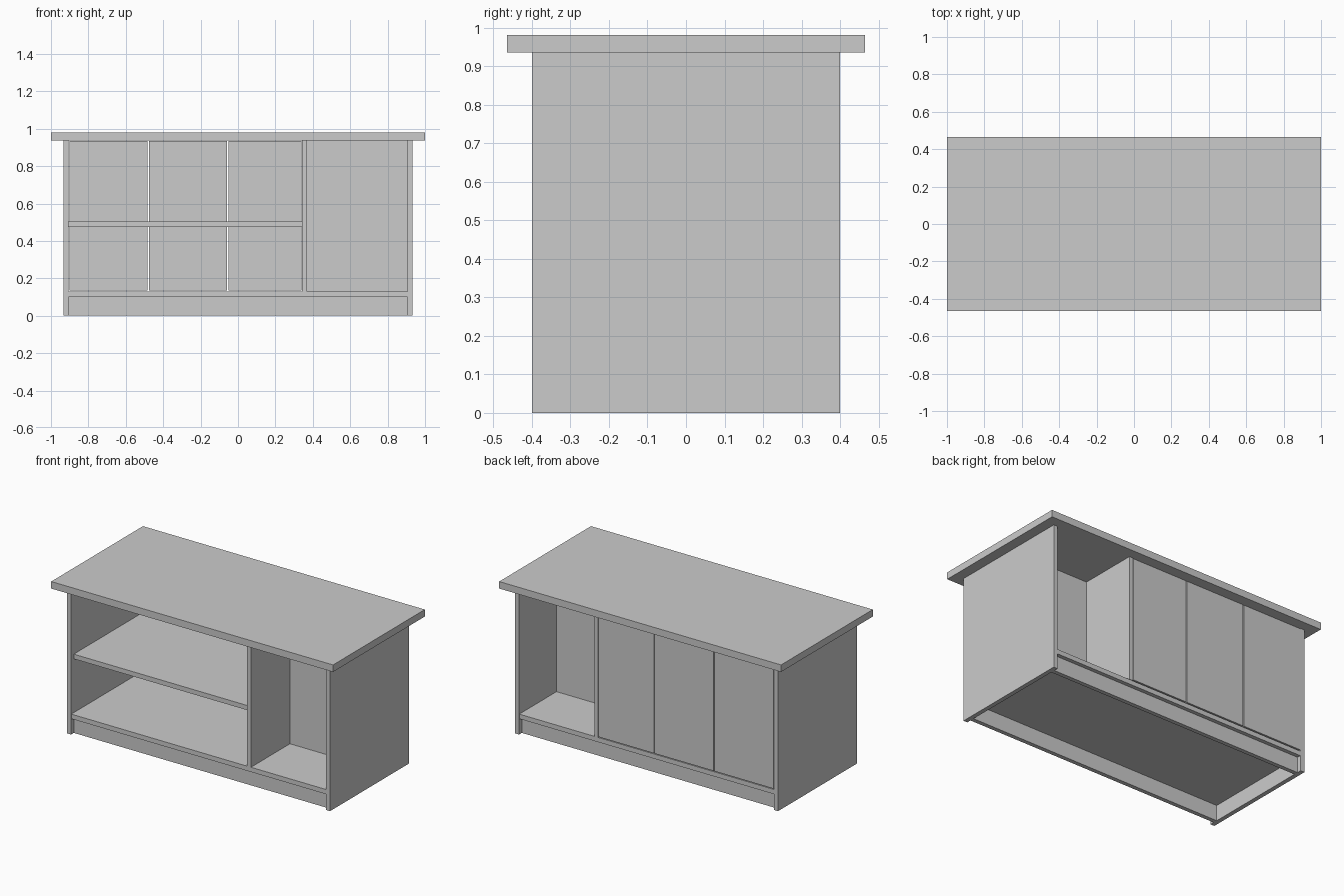
import bpy, bmesh
from mathutils import Matrix, Vector

if "Cube" in bpy.data.objects:
    bpy.data.objects.remove(bpy.data.objects["Cube"])


def box(name, x, y, z):
    """Box from (min, max) ranges on each axis."""
    lo, hi = Vector((x[0], y[0], z[0])), Vector((x[1], y[1], z[1]))
    bm = bmesh.new()
    bmesh.ops.create_cube(bm, size=1, matrix=Matrix.Diagonal((*(hi - lo), 1)))
    me = bpy.data.meshes.new(name)
    bm.to_mesh(me)
    bm.free()
    ob = bpy.data.objects.new(name, me)
    ob.location = (lo + hi) / 2
    bpy.context.collection.objects.link(ob)
    return ob


IN, OUT = 0.905, 0.933      # inner and outer faces of the side panels
D = 0.40                    # half depth of the carcass
TOP = 0.936                 # underside of the worktop
DIV = (0.343, 0.37)         # upright divider
FLOOR = (0.10, 0.13)

# Worktop
box("worktop", (-1, 1), (-0.465, 0.465), (TOP, 0.981))

# Side panels
box("left_side_panel", (-OUT, -IN), (-D, D), (0, TOP))
box("right_side_panel", (IN, OUT), (-D, D), (0, TOP))

# Bottom board and recessed plinths front and back
box("bottom_board", (-IN, IN), (-D + 0.003, D - 0.003), FLOOR)
box("front_plinth", (-IN, IN), (-0.372, -0.345), (0, FLOOR[0]))
box("back_plinth", (-IN, IN), (0.345, 0.372), (0, FLOOR[0]))

# Divider, middle shelf, and the partition of the open right bay
box("divider", DIV, (-D + 0.003, D), (FLOOR[1], TOP))
box("middle_shelf", (-IN, DIV[0]), (-0.372, 0.372), (0.475, 0.505))
box("bay_partition", (DIV[1], IN), (-0.002, 0.02), (FLOOR[1], TOP))

# Three back doors with narrow gaps
edges = (-IN, -0.48, -0.055, DIV[0])
for i in range(3):
    box(f"back_door_{i + 1}", (edges[i] + 0.003, edges[i + 1] - 0.003),
        (0.373, D), (0.136, TOP - 0.003))
